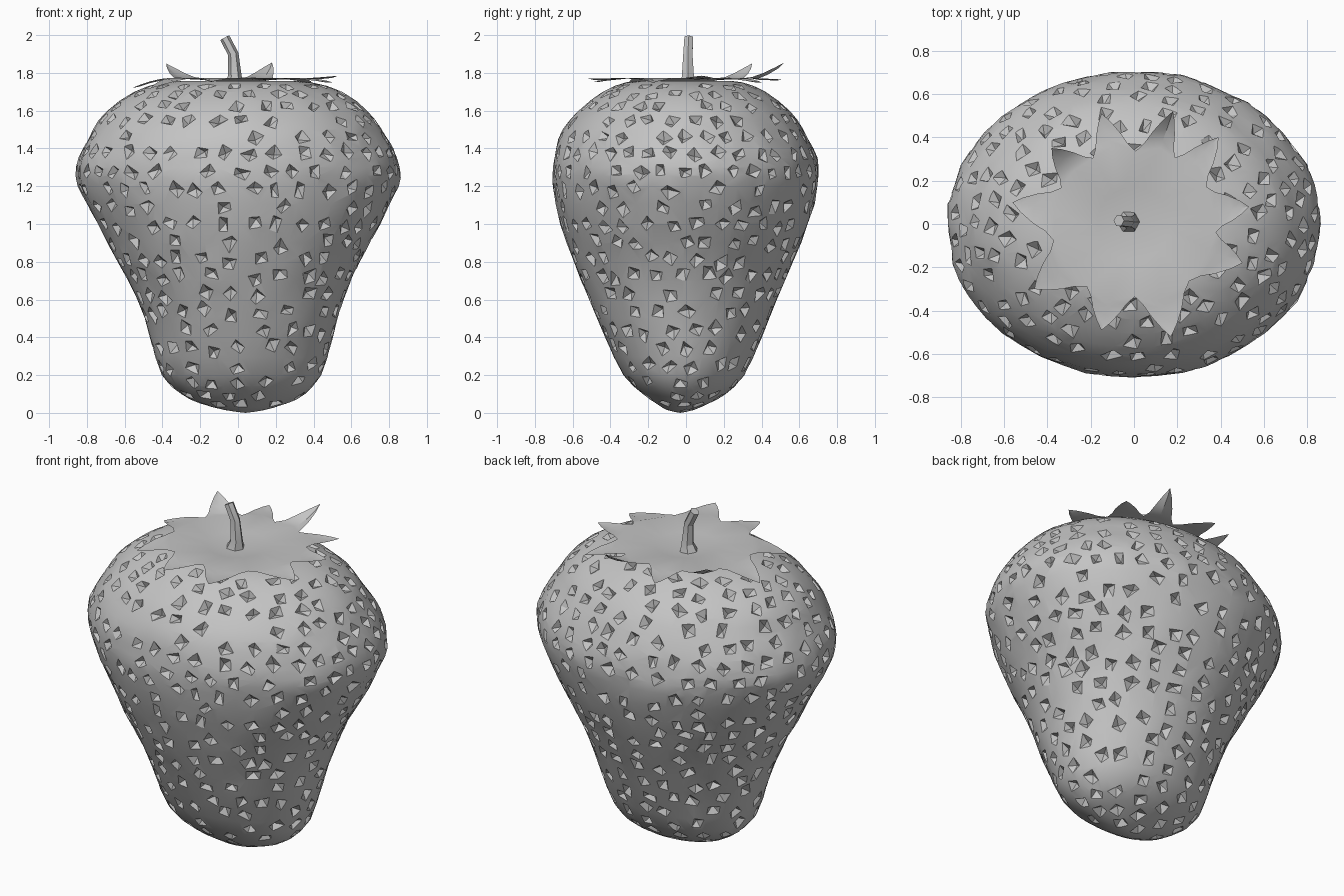
import bpy, bmesh, math, random
from mathutils import Vector, noise

random.seed(4)
cube = bpy.data.objects.get("Cube")
if cube:
    bpy.data.objects.remove(cube, do_unlink=True)

# One flat grey for everything
grey = bpy.data.materials.new("plain_grey")
grey.use_nodes = True
GREY = (0.55, 0.55, 0.55, 1.0)
grey.diffuse_color = GREY
grey.node_tree.nodes["Principled BSDF"].inputs["Base Color"].default_value = GREY


def make_object(name, bm, fix_normals=True):
    if fix_normals:
        bmesh.ops.recalc_face_normals(bm, faces=bm.faces[:])
    mesh = bpy.data.meshes.new(name)
    bm.to_mesh(mesh)
    bm.free()
    mesh.materials.append(grey)
    ob = bpy.data.objects.new(name, mesh)
    bpy.context.collection.objects.link(ob)
    return ob


def smooth(ob, degrees):
    bpy.ops.object.select_all(action='DESELECT')
    ob.select_set(True)
    bpy.context.view_layer.objects.active = ob
    bpy.ops.object.shade_smooth_by_angle(angle=math.radians(degrees))


def bridge(bm, low, high):
    n = len(low)
    for i in range(n):
        j = (i + 1) % n
        bm.faces.new((low[i], low[j], high[j], high[i]))


# Fruit profile: height, then right, left, front and back extents
ROWS = [
    (0.000, 0.04, 0.04, -0.03, -0.03),
    (0.015, -0.07, 0.14, -0.10, 0.04),
    (0.05, -0.20, 0.26, -0.16, 0.12),
    (0.10, -0.30, 0.355, -0.23, 0.21),
    (0.20, -0.405, 0.44, -0.33, 0.31),
    (0.40, -0.465, 0.50, -0.43, 0.40),
    (0.60, -0.535, 0.56, -0.515, 0.48),
    (0.80, -0.635, 0.64, -0.595, 0.565),
    (1.00, -0.745, 0.755, -0.66, 0.645),
    (1.20, -0.845, 0.845, -0.705, 0.70),
    (1.30, -0.858, 0.858, -0.705, 0.70),
    (1.40, -0.825, 0.82, -0.69, 0.675),
    (1.50, -0.765, 0.76, -0.65, 0.62),
    (1.60, -0.695, 0.685, -0.57, 0.55),
    (1.70, -0.55, 0.55, -0.44, 0.42),
    (1.750, -0.39, 0.39, -0.32, 0.30),
    (1.752, -0.22, 0.22, -0.18, 0.18),
    (1.70, 0.0, 0.0, 0.0, 0.0),
]
LAST = len(ROWS) - 1


def profile(s):
    """Catmull-Rom interpolation between the profile rows."""
    i = min(int(s), LAST - 1)
    t = s - i
    a, b, c, d = (ROWS[max(0, min(LAST, k))] for k in range(i - 1, i + 3))
    return [0.5 * (2 * q + (r - p) * t + (2 * p - 5 * q + 4 * r - w) * t * t
                   + (3 * q - p - 3 * r + w) * t ** 3) for p, q, r, w in zip(a, b, c, d)]


def surface(s, angle):
    z, x0, x1, y0, y1 = profile(s)
    dx, dy = (x1 - x0) / 2 * math.cos(angle), (y1 - y0) / 2 * math.sin(angle)
    p = Vector(((x0 + x1) / 2 + dx, (y0 + y1) / 2 + dy, z))
    lump = 0.018 * noise.noise(p * 7.0)
    return p + Vector((dx, dy, 0)) * lump


# Fruit body: rings between a bottom and a top pole
SEG, SUB = 48, 2
bm = bmesh.new()
rings = [[bm.verts.new(surface(k / SUB, math.tau * i / SEG)) for i in range(SEG)]
         for k in range(1, LAST * SUB)]
for low, high in zip(rings, rings[1:]):
    bridge(bm, low, high)
for pole, ring in ((bm.verts.new(surface(0, 0)), rings[0]),
                   (bm.verts.new(surface(LAST, 0)), rings[-1])):
    for i in range(SEG):
        bm.faces.new((pole, ring[i], ring[(i + 1) % SEG]))
fruit = make_object("fruit_body", bm)

# Seed pit positions: staggered, jittered rows up the fruit
seeds = []
s, travelled, row = 0.9, 1.0, 0
while s < LAST - 2.4:
    if travelled > 0.1:
        travelled, row = 0.0, row + 1
        z, x0, x1, y0, y1 = profile(s)
        count = max(4, round(math.pi * (x1 - x0 + y1 - y0) / 2 / 0.135))
        for i in range(count):
            angle = math.tau * (i + 0.5 * (row % 2) + random.uniform(-0.2, 0.2)) / count
            sj = s + random.uniform(-0.1, 0.1)
            p = surface(sj, angle)
            if all((p - q[0]).length > 0.092 for q in seeds):
                up = surface(sj + 0.05, angle) - surface(sj - 0.05, angle)
                side = surface(sj, angle + 0.02) - surface(sj, angle - 0.02)
                seeds.append((p, side.cross(up).normalized(), side.normalized()))
    a, b = profile(s), profile(s + 0.01)
    travelled += math.hypot(b[0] - a[0], (b[2] - a[2] + b[4] - a[4]) / 2)
    s += 0.01

# Pit cutter: four-sided pyramids pointing into the fruit
bm = bmesh.new()
for p, normal, side in seeds:
    up = normal.cross(side)
    turn = random.uniform(0, math.tau)
    apex = bm.verts.new(p - normal * 0.036
                        + side * random.uniform(-0.016, 0.016) + up * random.uniform(-0.01, 0.018))
    base = []
    for k in range(4):
        a = turn + k * math.pi / 2 + random.uniform(-0.4, 0.4)
        r = random.uniform(0.044, 0.065)
        base.append(bm.verts.new(p + normal * 0.007 + (side * math.cos(a) + up * math.sin(a)) * r))
    bm.faces.new(base)
    for k in range(4):
        bm.faces.new((apex, base[(k + 1) % 4], base[k]))
cutter = make_object("seed_pit_cutter", bm)
cutter.hide_render = True

cut = fruit.modifiers.new("seed_pits", 'BOOLEAN')
cut.operation = 'DIFFERENCE'
cut.solver = 'EXACT'
cut.use_self = True
cut.object = cutter
bpy.context.view_layer.update()
graph = bpy.context.evaluated_depsgraph_get()
pitted = bpy.data.meshes.new_from_object(fruit.evaluated_get(graph))
fruit.modifiers.clear()
fruit.data = pitted
bpy.data.objects.remove(cutter, do_unlink=True)
smooth(fruit, 25)

# Leafy cap: sunken disc with ten pointed leaves, tips anticlockwise
TIPS = [(0.53, 0.08, 1.785), (0.39, 0.40, 1.75), (0.18, 0.52, 1.855), (-0.15, 0.51, 1.765),
        (-0.38, 0.35, 1.85), (-0.56, 0.10, 1.72), (-0.46, -0.30, 1.72),
        (-0.15, -0.49, 1.755), (0.17, -0.52, 1.77), (0.50, -0.18, 1.75)]
bm = bmesh.new()
angles = [math.atan2(y, x) % math.tau for x, y, z in TIPS]
N = len(TIPS)


def polar(r, a, z):
    return Vector((r * math.cos(a), r * math.sin(a), z))


outline = []  # alternating leaf root and valley around the disc
for i in range(N):
    nxt = angles[(i + 1) % N] + (math.tau if i == N - 1 else 0)
    valley = (angles[i] + nxt) / 2
    outline += [(angles[i], 0.37), (valley, 0.335 + 0.045 * abs(math.cos(valley)))]
centre = bm.verts.new((-0.02, 0.01, 1.73))
inner = [bm.verts.new(polar(0.17, a, 1.762)) for a, r in outline]
outer = [bm.verts.new(polar(r, a, 1.772)) for a, r in outline]
bridge(bm, outer, inner)
for i in range(2 * N):
    bm.faces.new((centre, inner[i], inner[(i + 1) % (2 * N)]))
for i, tip in enumerate(TIPS):
    tip = Vector(tip)
    left, mid, right = outer[2 * i - 1], outer[2 * i], outer[2 * i + 1]
    root = mid.co.copy()
    strip = [left, mid, right]
    for t, width in ((0.2, 0.75), (0.5, 0.56), (0.8, 0.28)):
        spine = root.lerp(tip, t)
        spine.z = root.z + (tip.z - root.z) * t ** 1.6
        flat_left, flat_right = ((v.co - root) * width for v in (left, right))
        new = [bm.verts.new(spine + flat_left),
               bm.verts.new(spine - Vector((0, 0, 0.008))),
               bm.verts.new(spine + flat_right)]
        for k in range(2):
            bm.faces.new((strip[k], new[k], new[k + 1], strip[k + 1]))
        strip = new
    point = bm.verts.new(tip)
    for k in range(2):
        bm.faces.new((strip[k], point, strip[k + 1]))
bmesh.ops.recalc_face_normals(bm, faces=bm.faces[:])
if sum(f.normal.z for f in bm.faces) < 0:
    bmesh.ops.reverse_faces(bm, faces=bm.faces[:])
smooth(make_object("leaf_cap", bm, fix_normals=False), 30)

# Stem: bent six-sided stalk, flared at the foot
PATH = [((-0.025, 0.01, 1.73), 0.055), ((-0.017, 0.01, 1.78), 0.037),
        ((-0.025, 0.01, 1.90), 0.028), ((-0.07, 0.015, 1.986), 0.027)]
bm = bmesh.new()
previous = None
for k, (c, r) in enumerate(PATH):
    before, after = PATH[max(k - 1, 0)][0], PATH[min(k + 1, len(PATH) - 1)][0]
    axis = (Vector(after) - Vector(before)).normalized()
    u = Vector((0, 1, 0)).cross(axis).normalized()
    v = axis.cross(u)
    ring = [bm.verts.new(Vector(c) + (u * math.cos(math.tau * i / 6)
                                      + v * math.sin(math.tau * i / 6)) * r) for i in range(6)]
    if previous:
        bridge(bm, previous, ring)
    else:
        bm.faces.new(ring[::-1])
    previous = ring
bm.faces.new(previous)
smooth(make_object("stem", bm), 25)
